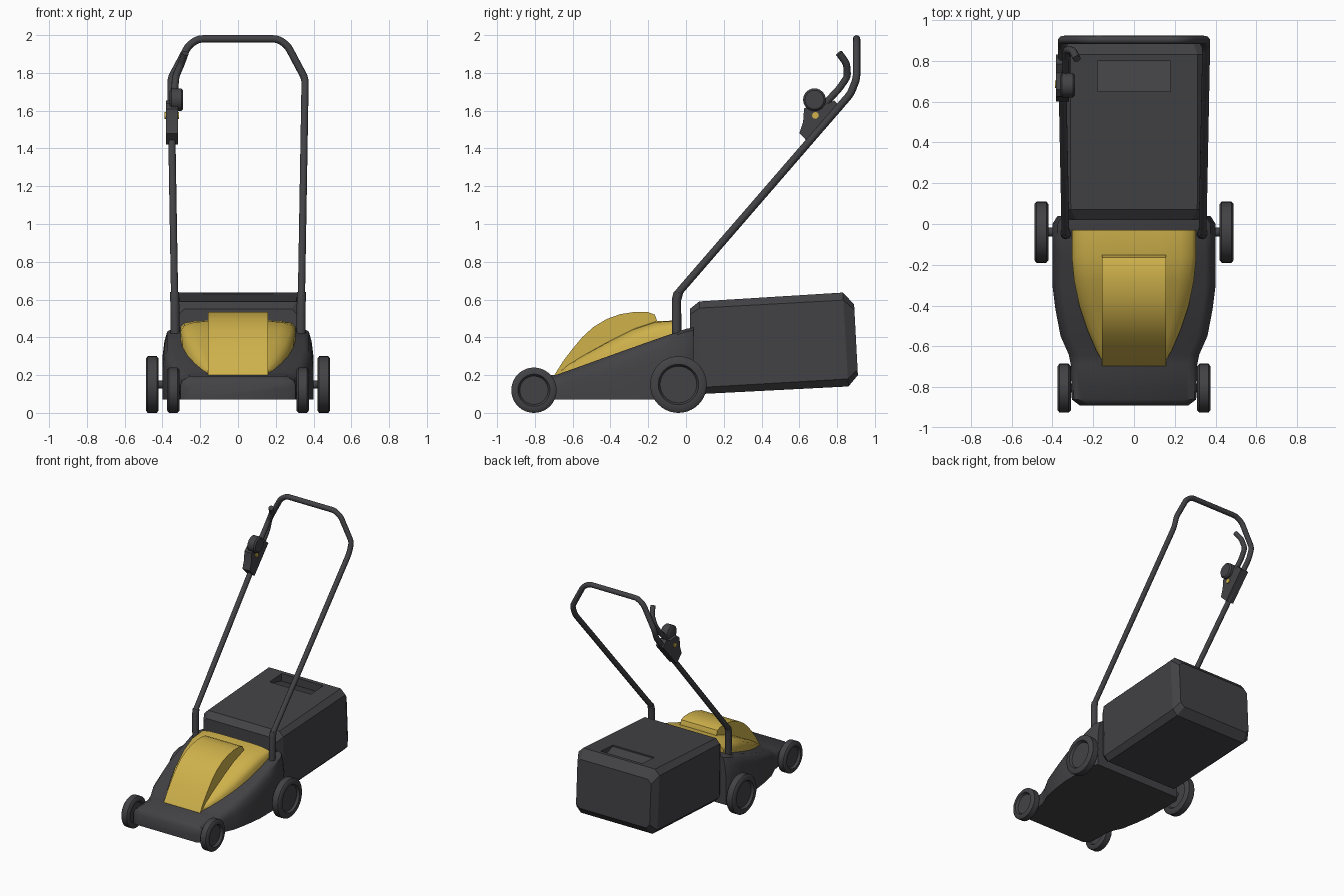
import bpy, bmesh, math
from mathutils import Vector

if "Cube" in bpy.data.objects:
    bpy.data.objects.remove(bpy.data.objects["Cube"])


def material(name, rgb):
    m = bpy.data.materials.new(name)
    m.diffuse_color = (*rgb, 1)
    m.use_nodes = True
    m.node_tree.nodes["Principled BSDF"].inputs["Base Color"].default_value = m.diffuse_color
    return m


DARK = material("charcoal", (0.055, 0.054, 0.060))
YELLOW = material("yellow", (0.62, 0.44, 0.07))


def smooth(ob, angle):
    bpy.ops.object.select_all(action='DESELECT')
    ob.select_set(True)
    bpy.context.view_layer.objects.active = ob
    bpy.ops.object.shade_smooth_by_angle(angle=math.radians(angle))


def loft(name, rings, mat, angle=35, cap=True, closed=False):
    """Skin a list of equal-length rings of points."""
    bm = bmesh.new()
    vs = [[bm.verts.new(p) for p in r] for r in rings]
    n = len(vs[0])
    pairs = list(zip(vs, vs[1:])) + ([(vs[-1], vs[0])] if closed else [])
    for a, b in pairs:
        for i in range(n):
            j = (i + 1) % n
            bm.faces.new((a[i], a[j], b[j], b[i]))
    if cap:
        bm.faces.new(vs[0])
        bm.faces.new(vs[-1])
    bmesh.ops.recalc_face_normals(bm, faces=bm.faces)
    me = bpy.data.meshes.new(name)
    bm.to_mesh(me)
    bm.free()
    ob = bpy.data.objects.new(name, me)
    bpy.context.collection.objects.link(ob)
    me.materials.append(mat)
    smooth(ob, angle)
    return ob


def prism(name, profile, x0, x1, mat, angle=35):
    return loft(name, [[(x, y, z) for y, z in profile] for x in (x0, x1)], mat, angle)


def lathe(name, profile, y, z, mat, sides=40):
    """Turn (x, radius) points around an axis along x."""
    rings = [[(x, y + r * math.cos(t), z + r * math.sin(t))
              for t in (2 * math.pi * i / sides for i in range(sides))]
             for x, r in profile]
    return loft(name, rings, mat, 40)


def tube(name, pts, r, mat):
    cu = bpy.data.curves.new(name, 'CURVE')
    cu.dimensions = '3D'
    cu.bevel_depth = r
    cu.bevel_resolution = 3
    cu.use_fill_caps = True
    sp = cu.splines.new('POLY')
    sp.points.add(len(pts) - 1)
    for p, c in zip(sp.points, pts):
        p.co = (*c, 1)
    cu.materials.append(mat)
    ob = bpy.data.objects.new(name, cu)
    bpy.context.collection.objects.link(ob)
    bpy.ops.object.select_all(action='DESELECT')
    ob.select_set(True)
    bpy.context.view_layer.objects.active = ob
    bpy.ops.object.convert(target='MESH')
    smooth(bpy.context.object, 50)


def rounded(pts, d=0.03, steps=4):
    """Replace inner corners of a path by small arcs."""
    pts = [Vector(p) for p in pts]
    out = [pts[0]]
    for a, b, c in zip(pts, pts[1:], pts[2:]):
        p, q = b + (a - b).normalized() * d, b + (c - b).normalized() * d
        for i in range(steps + 1):
            t = i / steps
            out.append(p * (1 - t) ** 2 + b * 2 * t * (1 - t) + q * t * t)
    return out + [pts[-1]]


def sym(half):
    """Mirror right-hand section points to a full ring."""
    return half + [(-x, y, z) for x, y, z in reversed(half)]


# deck: stations of (y, half width, top height)
deck = []
for y, w, zt in [(-0.89, 0.265, 0.17), (-0.86, 0.305, 0.195), (-0.69, 0.31, 0.20),
                 (-0.64, 0.32, 0.218), (-0.55, 0.36, 0.25), (-0.42, 0.385, 0.297),
                 (-0.30, 0.40, 0.34), (-0.15, 0.40, 0.393), (0.0, 0.40, 0.445),
                 (0.04, 0.375, 0.452)]:
    h = zt - 0.07
    deck.append(sym([(w, y, 0.07), (w, y, 0.07 + 0.6 * h), (w - 0.01, y, 0.07 + 0.82 * h),
                     (w - 0.025, y, zt - 0.015), (w - 0.05, y, zt)]))
loft("deck", deck, DARK, 40)

# hood skirt: stations of (y, half width, outer height, inner height)
skirt = []
for y, w, zo, zi in [(-0.03, 0.305, 0.455, 0.49), (-0.16, 0.305, 0.43, 0.485),
                     (-0.28, 0.293, 0.385, 0.445), (-0.40, 0.268, 0.33, 0.385),
                     (-0.52, 0.228, 0.275, 0.32), (-0.62, 0.185, 0.24, 0.265),
                     (-0.68, 0.15, 0.215, 0.225)]:
    skirt.append(sym([(w, y, zo - 0.08), (w, y, zo), (w - 0.02, y, zo + 0.6 * (zi - zo)),
                      (w * 0.75, y, zi - 0.004), (w * 0.4, y, zi)]))
loft("hood_skirt", skirt, YELLOW, 45)

# raised engine cover in the middle of the hood
prism("engine_cover", [(-0.70, 0.195), (-0.65, 0.275), (-0.60, 0.34), (-0.55, 0.40),
                       (-0.49, 0.455), (-0.42, 0.497), (-0.35, 0.522), (-0.27, 0.535),
                       (-0.20, 0.533), (-0.165, 0.52), (-0.15, 0.48), (-0.15, 0.40),
                       (-0.55, 0.23)], -0.158, 0.158, YELLOW)

# wheels with recessed hubs, and axles
for tag, xi, xo, y, r, ri in [("front", 0.31, 0.375, -0.805, 0.12, 0.085),
                              ("rear", 0.42, 0.488, -0.04, 0.15, 0.107)]:
    prof = [(xi + 0.015, ri - 0.01), (xi, ri), (xi, r - 0.012), (xi + 0.01, r),
            (xo - 0.01, r), (xo, r - 0.012), (xo, ri), (xo - 0.018, ri - 0.01)]
    for side, s in (("right", 1), ("left", -1)):
        lathe(f"{tag}_wheel_{side}", [(s * x, q) for x, q in prof], y, r, DARK)
    lathe(f"{tag}_axle", [(-xi - 0.02, 0.022), (xi + 0.02, 0.022)], y, r, DARK, 16)

# grass bag: stations of (bottom y, top y, bottom z, top z, half width, chamfer)
bag = []
for yb, yt, zb, zt, w, c in [(0.02, 0.02, 0.15, 0.55, 0.315, 0.03),
                             (0.08, 0.07, 0.10, 0.59, 0.345, 0.035),
                             (0.86, 0.83, 0.14, 0.637, 0.352, 0.04),
                             (0.91, 0.89, 0.20, 0.575, 0.32, 0.03)]:
    f = lambda x, z: (x, yb + (yt - yb) * (z - zb) / (zt - zb), z)
    bag.append(sym([f(w - c, zb), f(w, zb + c), f(w, zt - c), f(w - c, zt)]))
bag_ob = loft("grass_bag", bag, DARK, 25)

# grip recess cut into the bag lid
cutter = prism("grip_cutter", [(0.65, 0.70), (0.65, 0.615), (0.80, 0.575), (0.80, 0.70)],
               -0.18, 0.18, DARK)
mod = bag_ob.modifiers.new("grip_recess", 'BOOLEAN')
mod.object = cutter
mod.operation = 'DIFFERENCE'
mod.solver = 'EXACT'
bpy.context.view_layer.objects.active = bag_ob
bpy.ops.object.modifier_apply(modifier=mod.name)
bpy.data.objects.remove(cutter)
smooth(bag_ob, 25)

# push handle and its lower sockets
half = [(0.333, -0.05, 0.44), (0.336, -0.05, 0.625), (0.354, 0.872, 1.69),
        (0.355, 0.903, 1.77), (0.262, 0.903, 1.945), (0.21, 0.903, 1.98)]
tube("push_handle", rounded(half + [(-x, y, z) for x, y, z in reversed(half)], 0.025), 0.02, DARK)
for side, s in (("right", 1), ("left", -1)):
    tube(f"handle_socket_{side}", [(s * 0.333, -0.05, 0.38), (s * 0.335, -0.05, 0.60),
                                   (s * 0.336, -0.04, 0.637)], 0.025, DARK)

# switch box, dial, button and lever on the left tube
prism("switch_box", [(0.60, 1.48), (0.66, 1.42), (0.83, 1.61), (0.785, 1.655), (0.74, 1.63),
                     (0.66, 1.64), (0.625, 1.61), (0.62, 1.54)], -0.382, -0.318, DARK)
lathe("switch_dial", [(-0.362, 0.045), (-0.352, 0.06), (-0.30, 0.06), (-0.29, 0.05)],
      0.68, 1.658, DARK, 24)
lathe("switch_button", [(-0.388, 0.018), (-0.312, 0.018)], 0.685, 1.575, YELLOW, 12)
tube("switch_lever", rounded([(-0.335, 0.72, 1.62), (-0.335, 0.81, 1.715), (-0.33, 0.855, 1.78),
                              (-0.30, 0.85, 1.85), (-0.28, 0.81, 1.905)], 0.02), 0.019, DARK)
